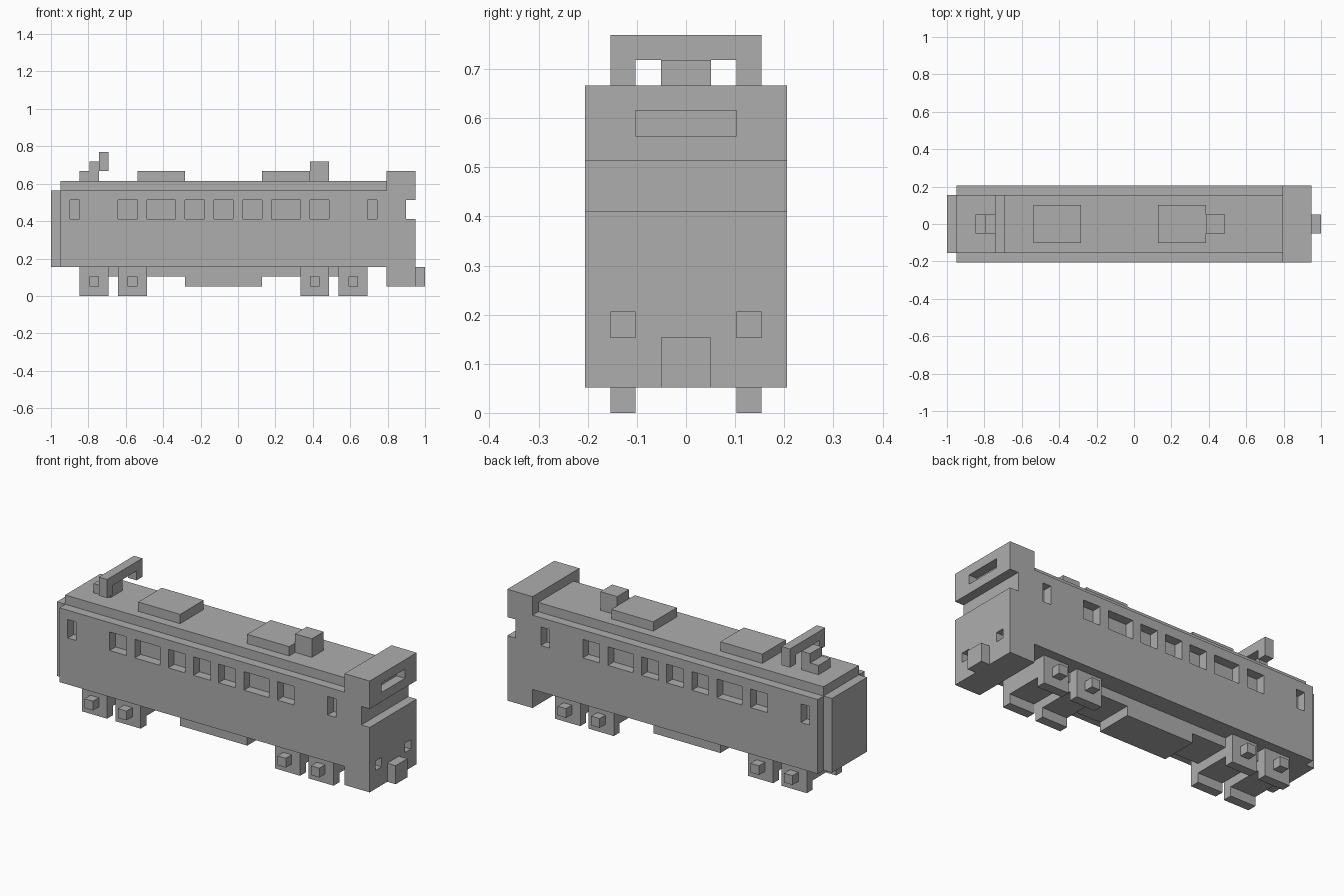
import bpy
import bmesh
from mathutils import Matrix, Vector

if "Cube" in bpy.data.objects:
    bpy.data.objects.remove(bpy.data.objects["Cube"], do_unlink=True)

U = 2 / 39  # block size: the tram is 39 blocks long

grey = bpy.data.materials.new("plain_grey")
grey.use_nodes = True
colour = (0.42, 0.42, 0.42, 1)
grey.diffuse_color = colour
grey.node_tree.nodes["Principled BSDF"].inputs["Base Color"].default_value = colour


def blocks(name, boxes):
    """One object from boxes given in block units as x, y and z spans."""
    bm = bmesh.new()
    for xs, ys, zs in boxes:
        size = Vector((xs[1] - xs[0], ys[1] - ys[0], zs[1] - zs[0])) * U
        mid = Vector((sum(xs) / 2 - 19.5, sum(ys) / 2, sum(zs) / 2)) * U
        bmesh.ops.create_cube(bm, size=1, matrix=Matrix.LocRotScale(mid, None, size))
    mesh = bpy.data.meshes.new(name)
    bm.to_mesh(mesh)
    bm.free()
    mesh.materials.append(grey)
    obj = bpy.data.objects.new(name, mesh)
    bpy.context.collection.objects.link(obj)
    return obj


def both(xs, ys, zs):
    """The same box on both sides of the centre line."""
    return [(xs, ys, zs), (xs, (-ys[1], -ys[0]), zs)]


def carve(obj, boxes):
    """Cut box-shaped openings out of a part."""
    cutter = blocks("cutter", boxes)
    cutter.hide_render = True
    mod = obj.modifiers.new("openings", "BOOLEAN")
    mod.operation = "DIFFERENCE"
    mod.solver = "EXACT"
    mod.object = cutter
    bpy.context.view_layer.objects.active = obj
    bpy.ops.object.modifier_apply(modifier=mod.name)
    bpy.data.objects.remove(cutter, do_unlink=True)


# Car body with recessed side windows
body = blocks("car_body", [((1, 35), (-4, 4), (3, 11))])
windows = []
for start, width in ((2, 1), (7, 2), (10, 3), (14, 2), (17, 2), (20, 2), (23, 3), (27, 2), (33, 1)):
    windows += both((start, start + width), (3, 5), (8, 10))
carve(body, windows)
blocks("end_gangway", [((0, 1), (-3, 3), (3, 11))])
blocks("roof", [((1, 35), (-3, 3), (11, 12))])

# Cab with windscreen slot, sign recess and lamp recesses
cab = blocks("driver_cab", [((35, 38), (-4, 4), (1, 13))])
carve(cab, [((37, 39), (-5, 5), (8, 10)), ((37, 39), (-2, 2), (11, 12))]
      + both((37, 39), (2, 3), (3, 4)))
blocks("coupler", [((38, 39), (-1, 1), (1, 3))])

# Roof equipment
blocks("rear_roof_unit", [((9, 14), (-2, 2), (12, 13))])
blocks("front_roof_unit", [((22, 27), (-2, 2), (12, 13))])
blocks("roof_box", [((27, 29), (-1, 1), (12, 14))])
blocks("collector_base", [((3, 5), (-1, 1), (12, 13))])
blocks("collector_post", [((4, 5), (-1, 1), (13, 14))])
blocks("collector_bar", [((5, 6), (-3, 3), (14, 15))])
blocks("collector_horns", both((5, 6), (2, 3), (13, 14)))

# Running gear
blocks("equipment_box", [((14, 22), (-2, 2), (1, 3))])
for label, first in (("rear", 3), ("front", 26)):
    for number, x in enumerate((first, first + 4), 1):
        blocks(f"{label}_axle_block_{number}", [((x, x + 3), (-3, 3), (1, 3))])
        blocks(f"{label}_wheels_{number}", both((x, x + 3), (2, 3), (0, 1)))
        blocks(f"{label}_axle_ends_{number}", both((x + 1, x + 2), (3, 4), (1, 2)))
    blocks(f"{label}_bogie_link", [((first + 3, first + 4), (-2, 2), (2, 3))])
blocks("rear_underframe", [((10, 14), (-2, 2), (2, 3))])
blocks("front_underframe", [((22, 26), (-2, 2), (2, 3))])
